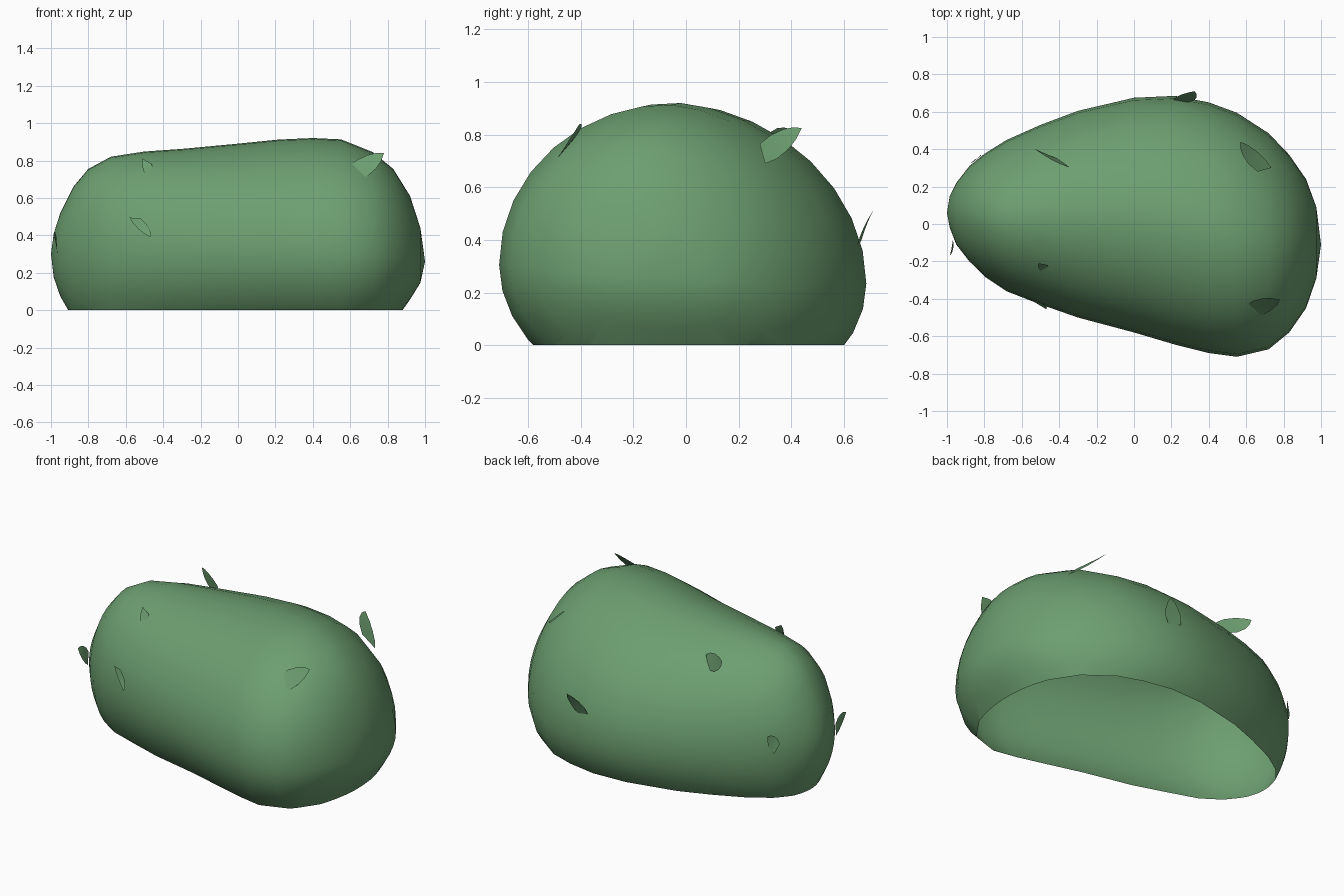
import bpy, bmesh, math
from mathutils import Vector

if "Cube" in bpy.data.objects:
    bpy.data.objects.remove(bpy.data.objects["Cube"])

green = bpy.data.materials.new("leaf green")
green.diffuse_color = (0.152, 0.345, 0.163, 1)
green.use_nodes = True
green.node_tree.nodes["Principled BSDF"].inputs["Base Color"].default_value = green.diffuse_color


def make_object(name, bm, smooth):
    mesh = bpy.data.meshes.new(name)
    bm.to_mesh(mesh)
    bm.free()
    ob = bpy.data.objects.new(name, mesh)
    bpy.context.collection.objects.link(ob)
    mesh.materials.append(green)
    for p in mesh.polygons:
        p.use_smooth = smooth
    return ob


# Bush body stations along x: x, y min, y max, top height, depth below the widest level
stations = [
    (-0.985, -0.02, 0.15, 0.41, 0.13),
    (-0.95, -0.11, 0.22, 0.52, 0.23),
    (-0.88, -0.20, 0.31, 0.66, 0.35),
    (-0.80, -0.28, 0.375, 0.755, 0.42),
    (-0.68, -0.36, 0.45, 0.82, 0.46),
    (-0.50, -0.43, 0.53, 0.848, 0.48),
    (-0.30, -0.50, 0.605, 0.862, 0.50),
    (0.00, -0.58, 0.675, 0.89, 0.50),
    (0.22, -0.645, 0.685, 0.912, 0.50),
    (0.40, -0.69, 0.65, 0.92, 0.50),
    (0.55, -0.71, 0.595, 0.913, 0.50),
    (0.72, -0.67, 0.485, 0.845, 0.43),
    (0.83, -0.58, 0.37, 0.755, 0.33),
    (0.92, -0.45, 0.24, 0.61, 0.20),
    (0.975, -0.29, 0.09, 0.44, 0.11),
]
SIDES = 32


def widest_level(x):
    return 0.28 - 0.025 * x


bm = bmesh.new()
rings = []
for x, y0, y1, top, depth in stations:
    c = widest_level(x)
    ring = []
    for i in range(SIDES):
        a = 2 * math.pi * i / SIDES
        s, k = math.sin(a), math.cos(a)
        if s > 0:  # upper half slopes in a little more than an ellipse
            k = math.copysign(abs(k) ** 1.1, k)
        z = c + s * ((top - c) if s > 0 else depth)
        z -= 0.06 * k * (y1 - y0) / 2          # back side is widest lower down
        ring.append(bm.verts.new((x, (y0 + y1) / 2 + (y1 - y0) / 2 * k, z)))
    rings.append(ring)
for r0, r1 in zip(rings, rings[1:]):
    for i in range(SIDES):
        j = (i + 1) % SIDES
        bm.faces.new((r0[i], r0[j], r1[j], r1[i]))
for ring, tip in ((rings[0], (-1, 0.06, 0.30)), (rings[-1], (1, -0.11, 0.26))):
    pole = bm.verts.new(tip)
    for i in range(SIDES):
        bm.faces.new((ring[i], ring[(i + 1) % SIDES], pole))
bmesh.ops.recalc_face_normals(bm, faces=bm.faces)
# open underside, cut at the ground
bmesh.ops.bisect_plane(bm, geom=bm.verts[:] + bm.edges[:] + bm.faces[:], dist=1e-5,
                       plane_co=(0, 0, 0), plane_no=(0, 0, -1), clear_outer=True)
make_object("bush_body", bm, True)


# Single leaves: two base corners and a tip, with bulging sides and a slight curl
def leaf(name, a, b, t):
    a, b, t = Vector(a), Vector(b), Vector(t)
    mid = (a + b) / 2
    across = (b - a) / 2
    n = (b - a).cross(t - a).normalized()
    if n.dot(mid - Vector((mid.x * 0.6, 0, 0.2))) < 0:
        n = -n
    bm = bmesh.new()
    rows = []
    for f, w in ((0, 1.0), (0.3, 1.2), (0.6, 1.0), (0.82, 0.6)):
        p = mid.lerp(t, f) - n * 0.02 * f * (1 - f)
        rows.append((bm.verts.new(p - across * w), bm.verts.new(p + across * w)))
    for (p, q), (r, s) in zip(rows, rows[1:]):
        bm.faces.new((p, q, s, r))
    bm.faces.new((rows[-1][0], rows[-1][1], bm.verts.new(t)))
    make_object(name, bm, True)


leaves = [
    ("front_right_leaf", (0.59, -0.44, 0.765), (0.64, -0.50, 0.695), (0.78, -0.405, 0.84)),
    ("back_right_leaf", (0.735, 0.30, 0.69), (0.66, 0.28, 0.765), (0.57, 0.44, 0.825)),
    ("back_leaf", (0.21, 0.665, 0.395), (0.29, 0.65, 0.375), (0.325, 0.71, 0.51)),
    ("back_left_leaf", (-0.35, 0.305, 0.78), (-0.40, 0.345, 0.71), (-0.53, 0.40, 0.82)),
    ("rear_left_leaf", (-0.875, 0.325, 0.37), (-0.85, 0.345, 0.31), (-0.82, 0.37, 0.42)),
    ("left_end_leaf", (-0.97, -0.085, 0.36), (-0.965, -0.10, 0.285), (-0.985, -0.17, 0.41)),
    ("front_low_leaf", (-0.58, -0.39, 0.495), (-0.52, -0.41, 0.49), (-0.47, -0.455, 0.39)),
    ("front_high_leaf", (-0.51, -0.21, 0.81), (-0.46, -0.22, 0.78), (-0.48, -0.27, 0.70)),
]
for args in leaves:
    leaf(*args)
